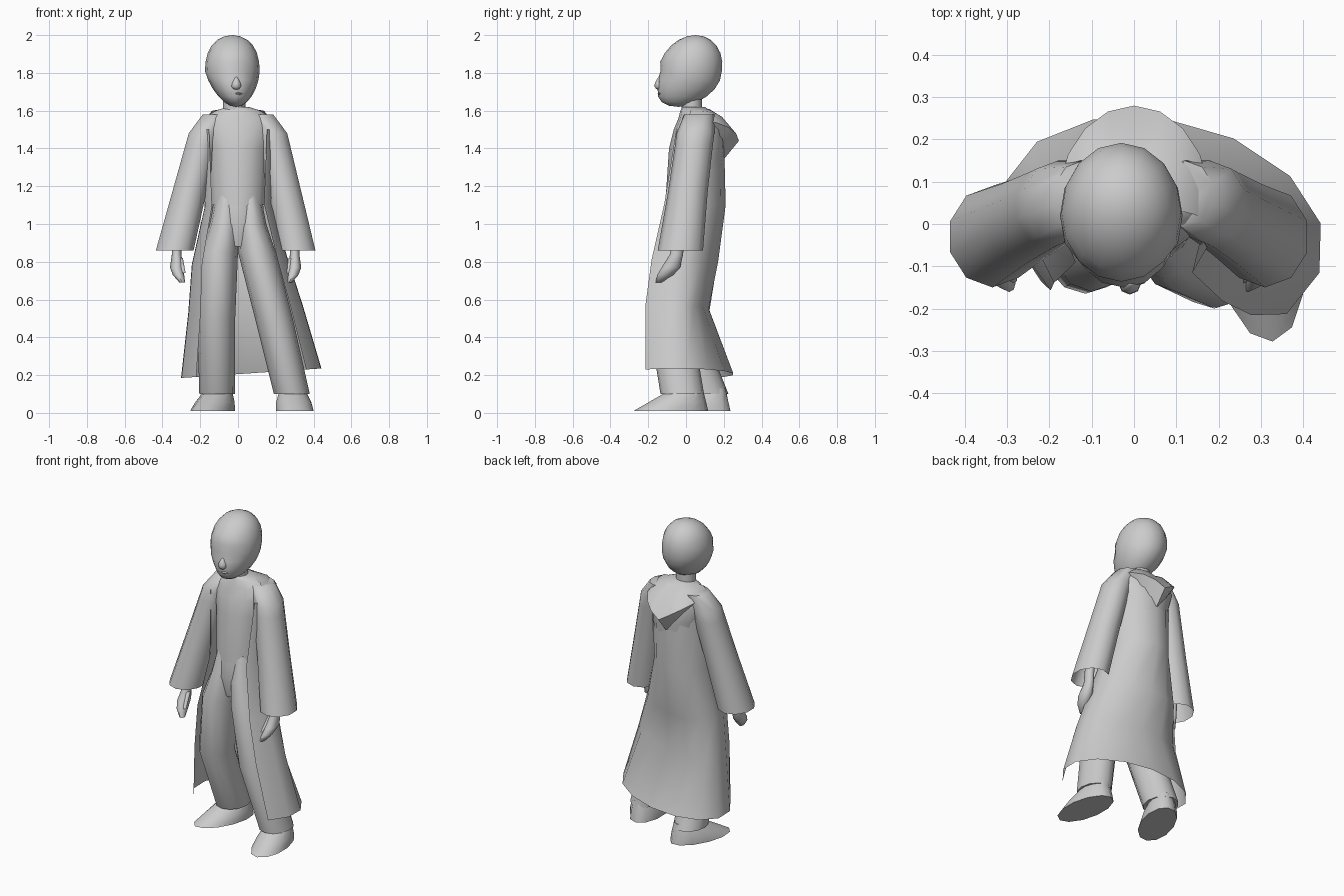
import bpy, bmesh
from math import sin, cos, pi, radians
from mathutils import Matrix, Vector

cube = bpy.data.objects.get("Cube")
if cube:
    bpy.data.objects.remove(cube, do_unlink=True)

# The single flat colour
grey = bpy.data.materials.new("plain grey")
grey.use_nodes = True
grey.diffuse_color = (.6, .6, .6, 1)
grey.node_tree.nodes["Principled BSDF"].inputs["Base Color"].default_value = grey.diffuse_color


def finish(name, bm):
    """Turn a bmesh into a smooth shaded object with sharp creases."""
    bmesh.ops.recalc_face_normals(bm, faces=bm.faces)
    mesh = bpy.data.meshes.new(name)
    bm.to_mesh(mesh)
    bm.free()
    mesh.materials.append(grey)
    for polygon in mesh.polygons:
        polygon.use_smooth = True
    mesh.set_sharp_from_angle(angle=radians(60))
    part = bpy.data.objects.new(name, mesh)
    bpy.context.scene.collection.objects.link(part)


def skin(name, rows, closed=False, open_end=False):
    """Join equally long rows of points; closed rows make a tube."""
    bm = bmesh.new()
    rings = [[bm.verts.new(point) for point in row] for row in rows]
    count = len(rings[0])
    for upper, lower in zip(rings, rings[1:]):
        for i in range(count if closed else count - 1):
            j = (i + 1) % count
            bm.faces.new((upper[i], upper[j], lower[j], lower[i]))
    if closed:
        bm.faces.new(rings[0])
        if not open_end:
            bm.faces.new(rings[-1])
    finish(name, bm)


def tube(name, stations, sides=12, yaw=0, open_end=False):
    """Loft horizontal ellipses, each given by centre, x radius, y radius."""
    turn = Matrix.Rotation(yaw, 3, 'Z')
    angles = [2 * pi * i / sides for i in range(sides)]
    rows = [[Vector(centre) + turn @ Vector((wide * sin(a), -deep * cos(a), 0))
             for a in angles] for centre, wide, deep in stations]
    skin(name, rows, True, open_end)


def ball(name, shape, segments, rings):
    """Unit sphere whose points are moved by a shaping rule."""
    bm = bmesh.new()
    bmesh.ops.create_uvsphere(bm, u_segments=segments, v_segments=rings, radius=1)
    for vert in bm.verts:
        vert.co = shape(*vert.co)
    finish(name, bm)


def head_shape(x, y, z):
    """Full crown, narrow jaw set forward, flat face and shallow eye sockets."""
    low, high = max(0, -z), max(0, z)
    chin = 1 + .3 * low * low if y < 0 else 1
    depth = max(-.15, .02 + .17 * y * chin - .06 * low * low + .03 * high)
    if abs(z) < .1 and y < -.6:
        depth += .015
    width = .145 * x * (1 - .2 * low + .15 * high * high)
    return -.03 + .02 * low + width, depth, 1.81 + .19 * z


# Head, face and neck
ball("head", head_shape, 16, 12)
ball("nose", lambda x, y, z: (-.01 + .025 * x * (1 - z / 2),
                              -.14 + .025 * y * (1 - z / 2),
                              1.745 + .035 * z), 8, 6)
ball("lips", lambda x, y, z: (-.01 + .035 * x, -.135 + .015 * y, 1.69 + .01 * z), 8, 4)
tube("neck", [((-.02, .03, z), .06, .055) for z in (1.57, 1.7)])

# Upper robe from waist to collar
tube("robe_body", [((0, y, z), wide, deep) for z, y, wide, deep in (
    (1.1, .03, .145, .14), (1.4, .06, .165, .15), (1.5, .07, .2, .135),
    (1.56, .07, .19, .11), (1.6, .05, .12, .08), (1.62, .04, .06, .06))], 14)

# Hips sit inside the robe and reach down to the crotch
tube("hips", [((0, .02, 1.15), .13, .12), ((0, 0, 1), .14, .125), ((0, 0, .88), .08, .1)])

# Limbs: side, cuff x, knee, ankle, shoe centre and shoe turn
limbs = (("left", 1, .31, (.19, -.085, .5), (.285, -.02, .1), (.3, -.08), 8),
         ("right", -1, .335, (-.115, -.05, .5), (-.11, .11, .1), (-.135, .05), 22))
for side, sign, cuff_x, knee, ankle, shoe, turnout in limbs:
    # Wide sleeve, open at the cuff
    shoulder = Vector((sign * .18, .05, 1.48))
    cuff = Vector((sign * cuff_x, -.03, .86))
    sleeve = [((sign * .12, .07, 1.58), .07, .08)]
    for t in (0, .1, .5, 1):
        sleeve.append((shoulder.lerp(cuff, t), .085 + .02 * t, .1 + .02 * t * t))
    tube(side + "_sleeve", sleeve, 10, open_end=True)

    # Curled hand and thumb, fingers bending forward and inward
    wrist = Vector((sign * (cuff_x - .01), -.04, .95))
    hand = [(wrist, .025, .03)]
    for drop, forward, inward, size in ((.11, .01, 0, .025), (.18, .04, 0, .035),
                                        (.22, .07, .01, .03), (.26, .1, .03, .015)):
        hand.append((wrist - Vector((sign * inward, forward, drop)), size, size * 1.4))
    tube(side + "_hand", hand, 8)
    base = wrist - Vector((sign * .02, .03, .13))
    tip = wrist - Vector((sign * .04, .09, .21))
    tube(side + "_thumb", [(base.lerp(tip, t), .015 - .006 * t, .016 - .006 * t)
                           for t in (0, .6, 1)], 6)

    # Trouser leg, its top hidden in the robe
    tube(side + "_leg", [((sign * .06, .02, 1.15), .06, .11), ((sign * .07, 0, 1), .08, .13),
                         ((sign * .1, -.025, .85), .1, .135),
                         (knee, .1, .115), (ankle, .095, .115)])

    # Shoe with toe turned out, sloping up to the ankle
    yaw = sign * radians(turnout)
    shoe_rings = []
    for t in (0, .1, .4, .8, 1):
        back = Vector((-sin(yaw), cos(yaw), 0)) * .09 * t
        shoe_rings.append((Vector((*shoe, .01 + .12 * t)) + back,
                           .1 - .04 * t * t, .2 - .12 * t))
    tube(side + "_shoe", shoe_rings, yaw=yaw)

# Long coat skirt, open in front and twisting towards the hem:
# height, centre x, half width, front and back depth
sweep = [radians(d) for d in range(-130, 131, 26)]
skirt = []
for z, middle, wide, front, back in ((1.5, 0, .2, .08, .2), (1.1, 0, .18, .16, .21),
                                     (.8, .01, .26, .25, .17), (.55, .04, .31, .29, .12),
                                     (.21, .07, .38, .27, .25)):
    twist = .04 * (1.5 - z)
    skirt.append([(middle + wide * sin(a),
                   (back if cos(a) > 0 else front) * cos(a) - twist * sin(a),
                   z + twist / 2 * sin(a)) for a in sweep])
skin("coat_skirt", skirt)

# Hood folded down to a point behind the neck: width, reach back, height, droop
fan = [radians(d) for d in range(-100, 101, 20)]
folds = ((.08, .07, 1.61, 0), (.14, .15, 1.6, .05), (.18, .23, 1.55, .11), (.14, .14, 1.5, .17))
skin("hood", [[(wide * sin(a), .05 + reach * cos(a), z - droop * (1 - abs(sin(a)))) for a in fan]
              for wide, reach, z, droop in folds])
